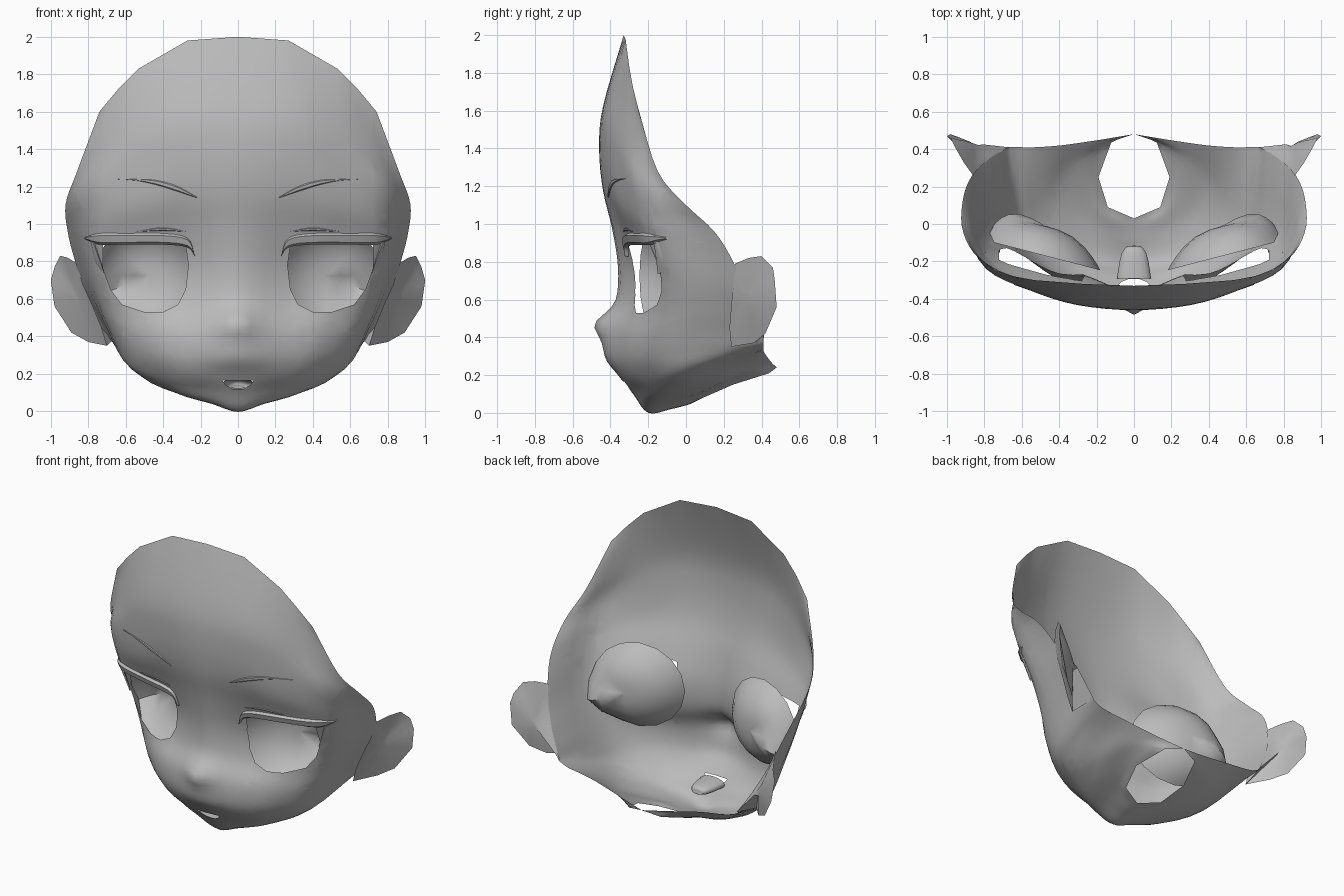
import bpy, bmesh, math
from mathutils import Vector
from mathutils.bvhtree import BVHTree

cube = bpy.data.objects.get("Cube")
if cube:
    bpy.data.objects.remove(cube, do_unlink=True)

grey = bpy.data.materials.new("plain_grey")
grey.use_nodes = True
COLOUR = (0.5, 0.5, 0.5, 1)
grey.diffuse_color = COLOUR
grey.node_tree.nodes["Principled BSDF"].inputs["Base Color"].default_value = COLOUR


def finish(name, bm, mirrored=True, angle=50):
    """Turn a bmesh into a smooth-shaded object, mirrored across x."""
    mesh = bpy.data.meshes.new(name)
    bm.to_mesh(mesh)
    bm.free()
    mesh.materials.append(grey)
    obj = bpy.data.objects.new(name, mesh)
    bpy.context.collection.objects.link(obj)
    if mirrored:
        mod = obj.modifiers.new("Mirror", 'MIRROR')
        mod.merge_threshold = 0.001
    bpy.ops.object.select_all(action='DESELECT')
    obj.select_set(True)
    bpy.context.view_layer.objects.active = obj
    bpy.ops.object.shade_smooth_by_angle(angle=math.radians(angle))


def spline(points, steps, first=None):
    """Catmull-Rom curve through the points."""
    first = first or points[0] * 2 - points[1]
    p = [first] + points + [points[-1] * 2 - points[-2]]
    out = []
    for i in range(1, len(p) - 2):
        a, b, c, d = p[i - 1:i + 3]
        for k in range(steps):
            t = k / steps
            out.append(b + (c - a) * t / 2 + (a * 2 - b * 5 + c * 4 - d) * t * t / 2
                       + (b * 3 - a - c * 3 + d) * t ** 3 / 2)
    return out + [points[-1]]


def grid_faces(bm, rows, closed=False):
    """Quads between neighbouring rows of vertices."""
    for upper, lower in zip(rows, rows[1:]):
        n = len(upper)
        for i in range(n if closed else n - 1):
            j = (i + 1) % n
            bm.faces.new((upper[i], lower[i], lower[j], upper[j]))


def cut_window(bm, outline):
    """Cut a convex opening, given counter-clockwise in x and z."""
    inside = [f for f in bm.faces if f.calc_center_median().y < 0.05]
    for (ax, az), (bx, bz) in zip(outline, outline[1:] + outline[:1]):
        co, no = Vector((ax, 0, az)), Vector((bz - az, 0, ax - bx)).normalized()
        geom = set(inside)
        for f in inside:
            geom.update(f.edges)
            geom.update(f.verts)
        res = bmesh.ops.bisect_plane(bm, geom=list(geom), dist=1e-5, plane_co=co, plane_no=no)
        inside = [g for g in res["geom"] if isinstance(g, bmesh.types.BMFace)
                  and (g.calc_center_median() - co).dot(no) < 0]
    bmesh.ops.delete(bm, geom=inside, context='FACES')


# Half-face cross-sections from the centre line to the back rim, in hundredths
FACE = [
    [(0, -33, 200), (27, -32, 198), (53, -30, 183), (64, -28, 172), (74, -25, 160)],
    [(0, -44, 162), (30, -42, 160), (55, -35, 150), (73, -26, 139), (86, -15, 128)],
    [(0, -46, 140), (30, -43, 138), (56, -35, 130), (79, -24, 120), (92, -1, 111)],
    [(0, -44, 118), (30, -40, 116), (55, -33, 110), (80, -19, 104), (91, 15, 96)],
    [(0, -39, 97), (28, -33, 96), (54, -27, 94), (79, -14, 90), (87, 25, 80)],
    [(0, -36, 77), (28, -27, 76), (52, -21, 74), (76, -8, 72), (82, 31, 65)],
    [(0, -37, 60), (28, -28, 58), (50, -22, 56), (71, -5, 55), (76, 36, 53)],
    [(0, -43, 45), (26, -35, 44), (48, -25, 42), (66, -5, 42), (71, 39, 44)],
    [(0, -43, 30), (24, -36, 30), (45, -25, 30), (62, -4, 32), (68, 41, 38)],
]
JAW = [
    [(0, -36, 20), (22, -32, 20), (41, -22, 21), (59, -2, 25), (65, 41, 36)],
    [(0, -28, 10), (17, -26, 12), (36, -18, 14), (55, 0, 21), (60, 41, 34)],
    [(0, -20, 0), (13, -19, 4), (31, -12, 9), (48, 7, 17), (53, 41, 33)],
    [(0, -8, 2), (17, -4, 6), (33, 6, 11), (40, 23, 19), (39, 42, 31)],
    [(0, 0, 4), (15, 4, 8), (24, 18, 14), (26, 35, 22), (18, 45, 27)],
    [(0, 3, 5), (14, 9, 8), (19, 25, 15), (12, 44, 21), (0, 48, 24)],
]

# Head shell, open at the back and at the neck
rows = []
for section in FACE + JAW:
    pts = [Vector(p) / 100 for p in section]
    rows.append(spline(pts, 4, Vector((-pts[1].x, pts[1].y, pts[1].z))))
columns = [spline(list(c), 4) for c in zip(*rows)]
bm = bmesh.new()
verts = []
for col in columns:
    verts.append([])
    for p in col:
        if p.y < -0.2:  # nose bump
            p = p.copy()
            p.y -= 0.06 * math.exp(-(p.x / 0.08) ** 2 - ((p.z - 0.47) / 0.07) ** 2)
        verts[-1].append(bm.verts.new(p))
# The top and neck openings keep straight edges
for i in range(len(verts)):
    a, b = (i // 4) * 4, min((i // 4) * 4 + 4, len(verts) - 1)
    for end in (0, -1):
        verts[i][end].co = columns[a][end].lerp(columns[b][end], (i % 4) / 4)
grid_faces(bm, verts)
bmesh.ops.recalc_face_normals(bm, faces=bm.faces)
tree = BVHTree.FromBMesh(bm)


def on_shell(x, z, offset=0.0):
    """Point on the front of the head shell."""
    hit = tree.ray_cast(Vector((max(abs(x), 0.001), -2, z)), Vector((0, 1, 0)))[0]
    return Vector((x, (hit.y if hit else 0) + offset, z))


cut_window(bm, [(.28, .89), (.265, .78), (.28, .65), (.32, .57), (.4, .53), (.5, .53),
                (.62, .57), (.68, .65), (.72, .76), (.72, .89)])
cut_window(bm, [(-.05, .165), (-.05, .115), (.03, .12), (.065, .14), (.085, .165)])
finish("head_shell", bm)


def dish(name, centre, rx, rz, slope, depth, power, mirrored):
    """Hollow bowl behind an opening; its rim lies on a slanted plane behind the shell."""
    bm = bmesh.new()
    mid = Vector(centre)
    rings = []
    for s in (1, .95, .86, .72, .5, .25, .05):
        ring = []
        for k in range(16):
            a = math.tau * k / 16
            dx, dz = rx * math.cos(a), rz * math.sin(a)
            rim = mid + Vector((dx, slope * dx, dz))
            rim.y = max(rim.y, on_shell(rim.x, rim.z, 0.008).y)
            p = mid.lerp(rim, s)
            p.y += depth * (1 - s ** power)
            ring.append(bm.verts.new(p))
        rings.append(ring)
    grid_faces(bm, rings, closed=True)
    bm.faces.new(rings[-1])
    bmesh.ops.recalc_face_normals(bm, faces=bm.faces)
    bmesh.ops.reverse_faces(bm, faces=bm.faces)
    finish(name, bm, mirrored)


dish("eye", (.475, -.17, .725), .295, .285, .26, .16, 3, True)
dish("mouth_pocket", (0, -.29, .14), .09, .038, 0, .17, 5, False)


def ribbon(name, path, front):
    """Tapered strip lying on the face; path holds x, z and half width."""
    bm = bmesh.new()
    loops = []
    for x, z, w in spline([Vector(p) for p in path], 4):
        w = max(w, 0.001)
        corners = ((-w, -.002), (-w * .6, -front), (w * .6, -front), (w, -.002))
        loops.append([bm.verts.new(on_shell(x, z + dz, dy)) for dz, dy in corners])
    grid_faces(bm, loops, closed=True)
    bm.faces.new(loops[0])
    bm.faces.new(loops[-1])
    bmesh.ops.recalc_face_normals(bm, faces=bm.faces)
    finish(name, bm, True, 35)


# Lashes, eyelid creases and brows
ribbon("upper_lash", [(.23, .83, .002), (.27, .9, .025), (.4, .92, .03), (.6, .92, .03),
                      (.74, .92, .03), (.82, .925, .004)], .022)
ribbon("outer_lash", [(.79, .93, .01), (.765, .85, .045), (.715, .74, .004)], .015)
ribbon("eyelid_crease", [(.28, .96, .001), (.4, .972, .008), (.54, .96, .001)], .007)
ribbon("brow", [(.22, 1.142, .002), (.33, 1.19, .014), (.44, 1.222, .012), (.54, 1.235, .004),
                (.64, 1.24, .001)], .007)

# Ears: a flared wedge with a front root on the cheek and a back root on the rim
OUTER = [(86, 26, 79), (91, 33, 82), (95, 40, 83), (98, 46, 77), (100, 47, 70), (98, 48, 56),
         (89, 42, 42), (80, 36, 37), (70, 24, 35)]
FRONT_ROOT = [(73, 23, 45), (78, 24, 57), (83, 25, 68)]
BACK_ROOT = [(67, 41, 38), (72, 38, 46), (77, 35, 55), (83, 30, 68)]
bm = bmesh.new()
outer = [bm.verts.new(Vector(p) / 100) for p in OUTER]
for root, centre in ((FRONT_ROOT, (.85, .32, .6)), (BACK_ROOT, (.85, .43, .58))):
    edge = outer + [bm.verts.new(Vector(p) / 100) for p in root]
    rings = [edge]
    for s in (.72, .2):
        rings.append([bm.verts.new(Vector(centre).lerp(v.co, s)) for v in edge])
    grid_faces(bm, rings, closed=True)
    bm.faces.new(rings[-1])
bmesh.ops.recalc_face_normals(bm, faces=bm.faces)
finish("ear", bm, True, 60)
